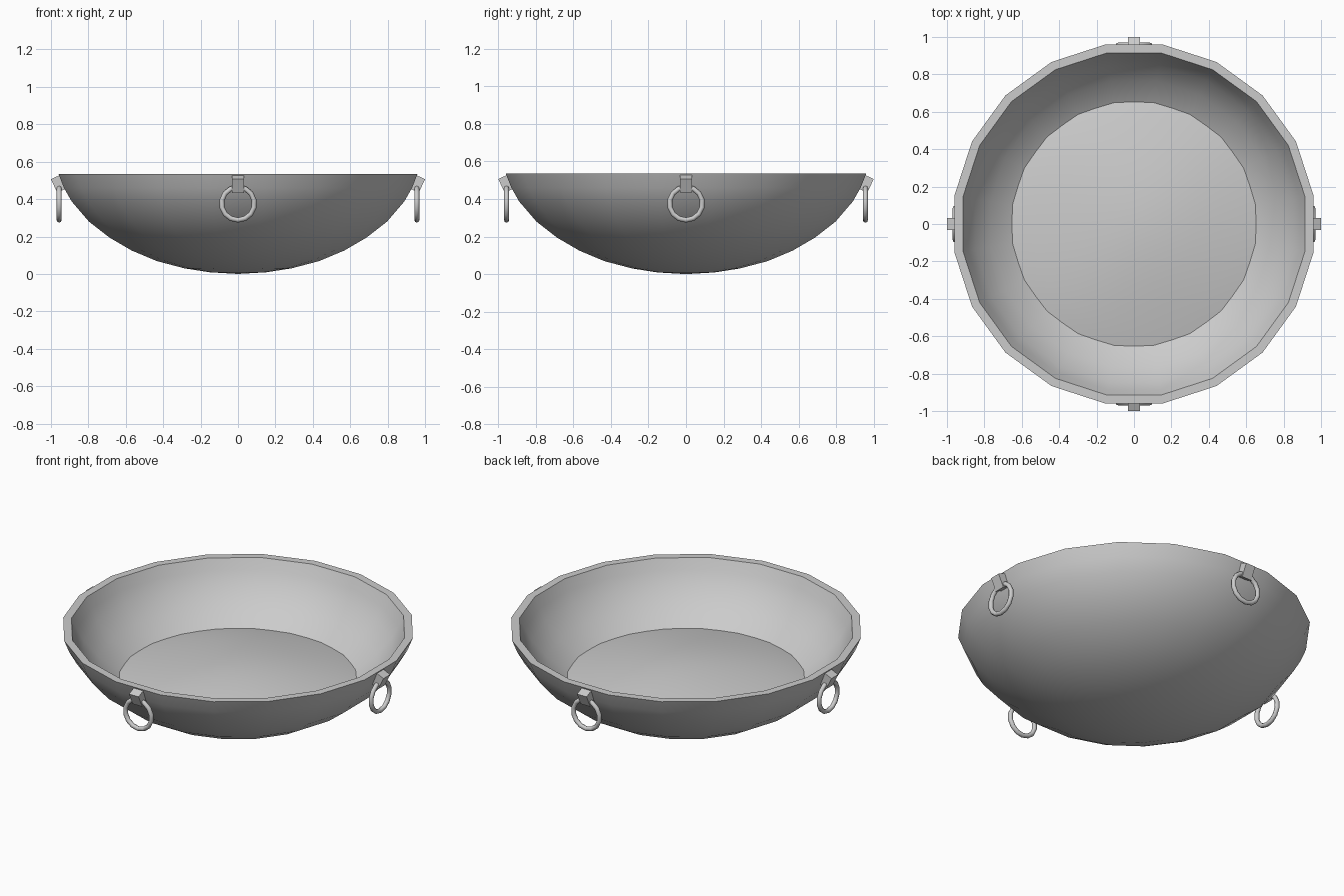
import bpy, bmesh
from math import sin, cos, pi, radians, hypot
from mathutils import Matrix, Vector

if "Cube" in bpy.data.objects:
    bpy.data.objects.remove(bpy.data.objects["Cube"])

SIDES = 20
OFFSET = pi / SIDES


def finish(name, bm, angle=40):
    bmesh.ops.recalc_face_normals(bm, faces=bm.faces[:])
    me = bpy.data.meshes.new(name)
    bm.to_mesh(me)
    bm.free()
    ob = bpy.data.objects.new(name, me)
    bpy.context.collection.objects.link(ob)
    bpy.ops.object.select_all(action='DESELECT')
    ob.select_set(True)
    bpy.context.view_layer.objects.active = ob
    if angle:
        bpy.ops.object.shade_smooth_by_angle(angle=radians(angle))
    return ob


def lathe(bm, profile, sides, offset, height=lambda x, y, z: z):
    """Spin (radius, z) points; a zero radius makes a pole."""
    rows = []
    for r, z in profile:
        n = 1 if r == 0 else sides
        row = []
        for i in range(n):
            a = offset + 2 * pi * i / sides
            x, y = r * cos(a), r * sin(a)
            row.append(bm.verts.new((x, y, height(x, y, z))))
        rows.append(row)
    for p, q in zip(rows, rows[1:]):
        for i in range(sides):
            j = (i + 1) % sides
            f = [p[i % len(p)], p[j % len(p)], q[j % len(q)], q[i % len(q)]]
            bm.faces.new(list(dict.fromkeys(f)))


# Bowl: closed shell from outer bottom over the rim to inner bottom
outer = [(0, 0.0), (0.154, 0.009), (0.29, 0.03), (0.44, 0.069), (0.575, 0.125),
         (0.695, 0.194), (0.807, 0.28), (0.9, 0.387), (0.942, 0.46), (0.972, 0.535)]
inner = [(0.926, 0.535), (0.897, 0.472), (0.859, 0.405), (0.775, 0.31), (0.668, 0.232),
         (0.55, 0.167), (0.42, 0.112), (0.28, 0.073), (0.15, 0.051), (0, 0.042)]
bm = bmesh.new()
lathe(bm, outer + inner, SIDES, OFFSET)
finish("bowl", bm)


# Ash bed: low, slightly uneven mound that meets the inner wall
def mound(x, y, z):
    rise = max(0, 1 - (hypot(x, y) / 0.66) ** 2)
    return z + rise * (0.08 + 0.008 * sin(5 * x + 1) * cos(4 * y))


bm = bmesh.new()
lathe(bm, [(r, 0.226) for r in (0, 0.11, 0.22, 0.33, 0.44, 0.55, 0.62, 0.66)], 40, 0, mound)
finish("ash_bed", bm)


# Four lugs with hanging rings
def lug(rot):
    bm = bmesh.new()
    tilt = Matrix.Rotation(radians(25), 4, 'Y')
    bmesh.ops.create_cube(bm, size=1, matrix=rot @ Matrix.Translation((0.956, 0, 0.483)) @ tilt
                          @ Matrix.Diagonal((0.06, 0.064, 0.08, 1)))
    return bm


def ring(rot, major=0.088, minor=0.0135, n=14, m=8):
    bm = bmesh.new()
    centre = Vector((0.956, 0, 0.376))
    v = []
    for i in range(n):
        a = 2 * pi * (i + 0.5) / n
        for k in range(m):
            b = 2 * pi * k / m
            r = major + minor * cos(b)
            v.append(bm.verts.new(rot @ (centre + Vector((minor * sin(b), r * cos(a), r * sin(a))))))
    for i in range(n):
        for k in range(m):
            i2, k2 = (i + 1) % n, (k + 1) % m
            bm.faces.new((v[i * m + k], v[i2 * m + k], v[i2 * m + k2], v[i * m + k2]))
    return bm


for idx, side in enumerate(("right", "back", "left", "front")):
    rot = Matrix.Rotation(idx * pi / 2, 4, 'Z')
    finish(side + "_lug", lug(rot), 0)
    finish(side + "_ring", ring(rot), 50)
